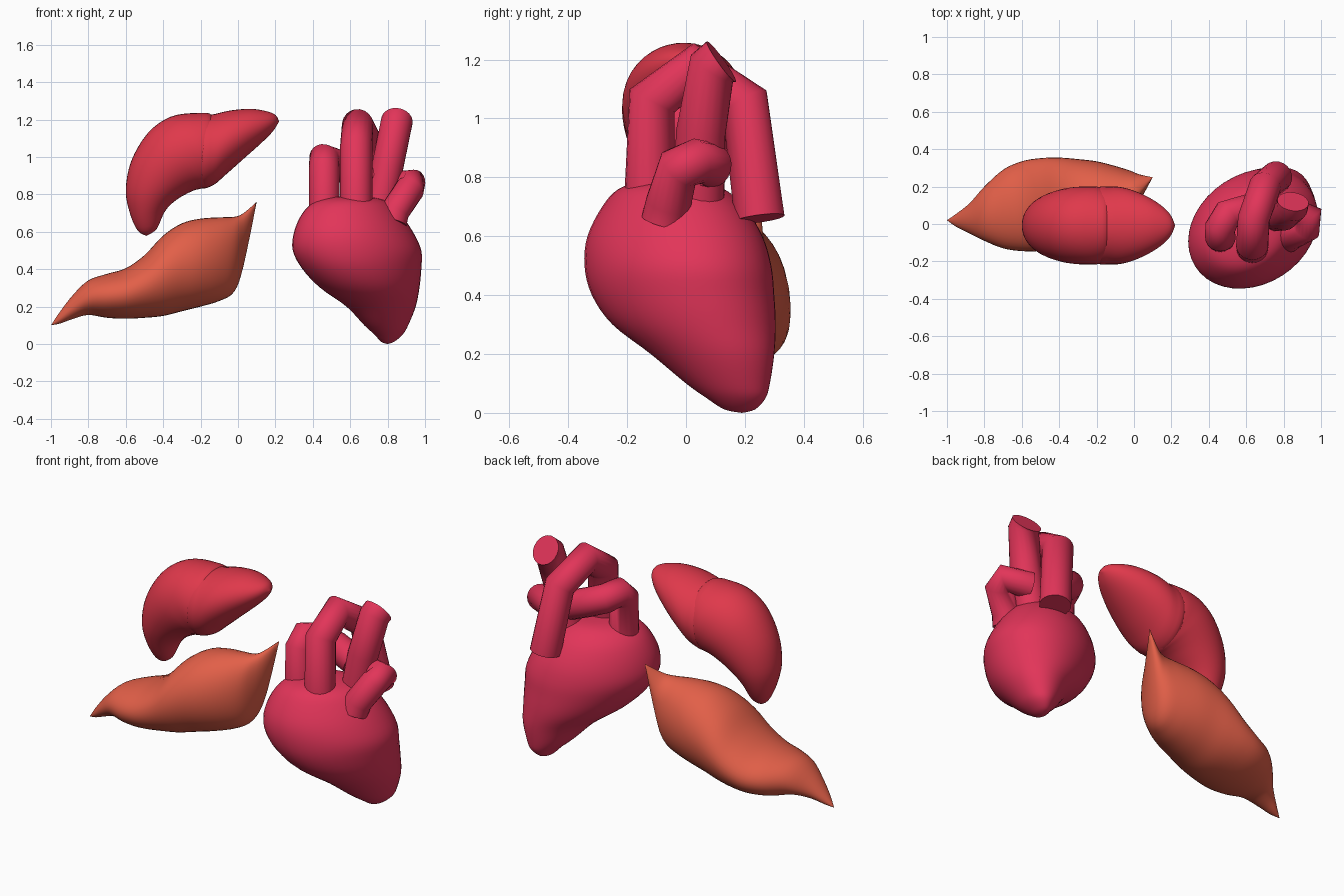
import bpy, bmesh, math
from mathutils import Vector

if "Cube" in bpy.data.objects:
    bpy.data.objects.remove(bpy.data.objects["Cube"])


def material(name, rgb):
    m = bpy.data.materials.new(name)
    m.diffuse_color = (*rgb, 1)
    m.use_nodes = True
    m.node_tree.nodes["Principled BSDF"].inputs["Base Color"].default_value = m.diffuse_color
    return m


HEART = material("heart_red", (0.76, 0.035, 0.10))
LIVER = material("liver_red", (0.74, 0.04, 0.07))
ORANGE = material("orange", (0.76, 0.115, 0.065))


def spline(rows, steps):
    """Catmull-Rom through rows of numbers."""
    out = []
    for i in range(len(rows) - 1):
        p = [rows[max(0, min(len(rows) - 1, i + k))] for k in (-1, 0, 1, 2)]
        for s in range(steps):
            t = s / steps
            out.append([0.5 * (2 * b + (c - a) * t + (2 * a - 5 * b + 4 * c - d) * t * t
                               + (3 * b - a - 3 * c + d) * t ** 3) for a, b, c, d in zip(*p)])
    return out + [rows[-1]]


def loft(name, sections, mat, n=40, steps=4):
    """Skin of ellipses, each a centre and two half-axis vectors."""
    rows = spline([[*c, *a, *b] for c, a, b in sections], steps)
    verts, faces = [], []
    for r in rows:
        c, a, b = Vector(r[:3]), Vector(r[3:6]), Vector(r[6:])
        for k in range(n):
            t = 2 * math.pi * k / n
            verts.append(c + a * math.cos(t) + b * math.sin(t))
    for i in range(len(rows) - 1):
        for k in range(n):
            j = (k + 1) % n
            faces.append((i * n + k, i * n + j, i * n + n + j, i * n + n + k))
    faces += [tuple(range(n))[::-1], tuple(range(len(verts) - n, len(verts)))]
    finish(name, verts, faces, mat, 60)


def finish(name, verts, faces, mat, angle):
    me = bpy.data.meshes.new(name)
    me.from_pydata(verts, [], faces)
    bm = bmesh.new()
    bm.from_mesh(me)
    bmesh.ops.remove_doubles(bm, verts=bm.verts, dist=0.0005)
    bmesh.ops.recalc_face_normals(bm, faces=bm.faces)
    bm.to_mesh(me)
    bm.free()
    me.materials.append(mat)
    ob = bpy.data.objects.new(name, me)
    bpy.context.collection.objects.link(ob)
    bpy.ops.object.select_all(action='DESELECT')
    ob.select_set(True)
    bpy.context.view_layer.objects.active = ob
    bpy.ops.object.shade_smooth_by_angle(angle=math.radians(angle))


def tube(name, path, radius):
    cu = bpy.data.curves.new(name, 'CURVE')
    cu.dimensions = '3D'
    cu.bevel_depth = radius
    cu.bevel_resolution = 8
    cu.use_fill_caps = True
    sp = cu.splines.new('POLY')
    sp.points.add(len(path) - 1)
    for p, co in zip(sp.points, path):
        p.co = (*co, 1)
    cu.materials.append(HEART)
    bpy.context.collection.objects.link(bpy.data.objects.new(name, cu))


def lobe(name, rows):
    # upper x, z, lower x, z, half depth
    secs = []
    for ux, uz, lx, lz, d in rows:
        secs.append((((ux + lx) / 2, -0.008, (uz + lz) / 2),
                     ((ux - lx) / 2, 0, (uz - lz) / 2), (0, d, 0)))
    loft(name, secs, LIVER)


# Liver: two overlapping lobes
lobe("liver_large_lobe", [
    (-.49, .578, -.49, .578, 0), (-.535, .605, -.435, .615, .045),
    (-.575, .69, -.39, .71, .1), (-.6, .82, -.33, .77, .145),
    (-.57, .98, -.25, .815, .18), (-.48, 1.13, -.2, .83, .202),
    (-.36, 1.215, -.165, .835, .208), (-.22, 1.235, -.13, .86, .202),
    (-.135, 1.22, -.115, .95, .15), (-.11, 1.1, -.11, 1.1, 0)])
lobe("liver_small_lobe", [
    (-.26, 1.03, -.26, 1.03, 0), (-.21, 1.2, -.21, .85, .187),
    (-.12, 1.23, -.14, .845, .208), (-.03, 1.25, -.06, .91, .2),
    (.07, 1.257, .03, .99, .165), (.15, 1.245, .12, 1.07, .115),
    (.2, 1.225, .185, 1.135, .06), (.22, 1.19, .22, 1.19, 0)])

# Lower organ, pointed at both ends: x, y range, z range
gland = [(-1, .02, .02, .1, .1), (-.95, -.015, .055, .11, .175),
         (-.88, -.05, .11, .135, .265), (-.8, -.09, .2, .155, .34),
         (-.7, -.13, .29, .14, .375), (-.6, -.145, .335, .135, .405),
         (-.5, -.145, .352, .14, .475), (-.4, -.14, .355, .15, .58),
         (-.3, -.12, .347, .175, .645), (-.2, -.09, .335, .2, .67),
         (-.1, -.035, .31, .23, .677), (-.02, .035, .285, .28, .68),
         (.03, .12, .265, .42, .70), (.1, .25, .25, .76, .76)]
loft("pointed_organ", [((x, (y0 + y1) / 2, (z0 + z1) / 2), (0, (y1 - y0) / 2, 0),
                        (0, 0, (z1 - z0) / 2)) for x, y0, y1, z0, z1 in gland], ORANGE)

# Heart body: z, x range, y range, with ellipses skewed along the diagonal
body = [(0, .8, .8, .19, .19), (.012, .765, .835, .13, .235), (.05, .73, .88, .07, .27),
        (.1, .675, .91, 0, .285), (.2, .58, .95, -.12, .3), (.3, .44, .97, -.25, .305),
        (.4, .345, .98, -.32, .3), (.5, .293, .98, -.345, .29), (.6, .3, .935, -.335, .26),
        (.7, .345, .865, -.285, .2), (.76, .41, .8, -.23, .13), (.785, .5, .71, -.15, .06),
        (.79, .6, .6, -.04, -.04)]
skew = 0.2
loft("heart_body", [(((x0 + x1) / 2, (y0 + y1) / 2, z),
                     ((x1 - x0) / 2, (y1 - y0) / 2 * math.sin(skew), 0),
                     (0, (y1 - y0) / 2 * math.cos(skew), 0))
                    for z, x0, x1, y0, y1 in body], HEART)

# Vessels on top of the heart
tube("short_vein", [(.462, -.07, .66), (.462, -.07, .94), (.46, -.02, .99),
                    (.50, .05, .97), (.60, .075, .93), (.72, .07, .88)], .082)
tube("arch_artery", [(.632, -.125, .7), (.632, -.115, 1.06), (.64, .03, 1.17),
                     (.70, .20, 1.05), (.76, .25, .66)], .086)
tube("tall_vessel", [(.75, .045, .7), (.80, .05, .95), (.845, .088, 1.17),
                     (.85, .12, 1.193)], .085)
tube("side_vessel", [(.825, -.075, .65), (.84, -.06, .71), (.92, -.025, .83),
                     (.935, .04, .855), (.80, .08, .84)], .078)
